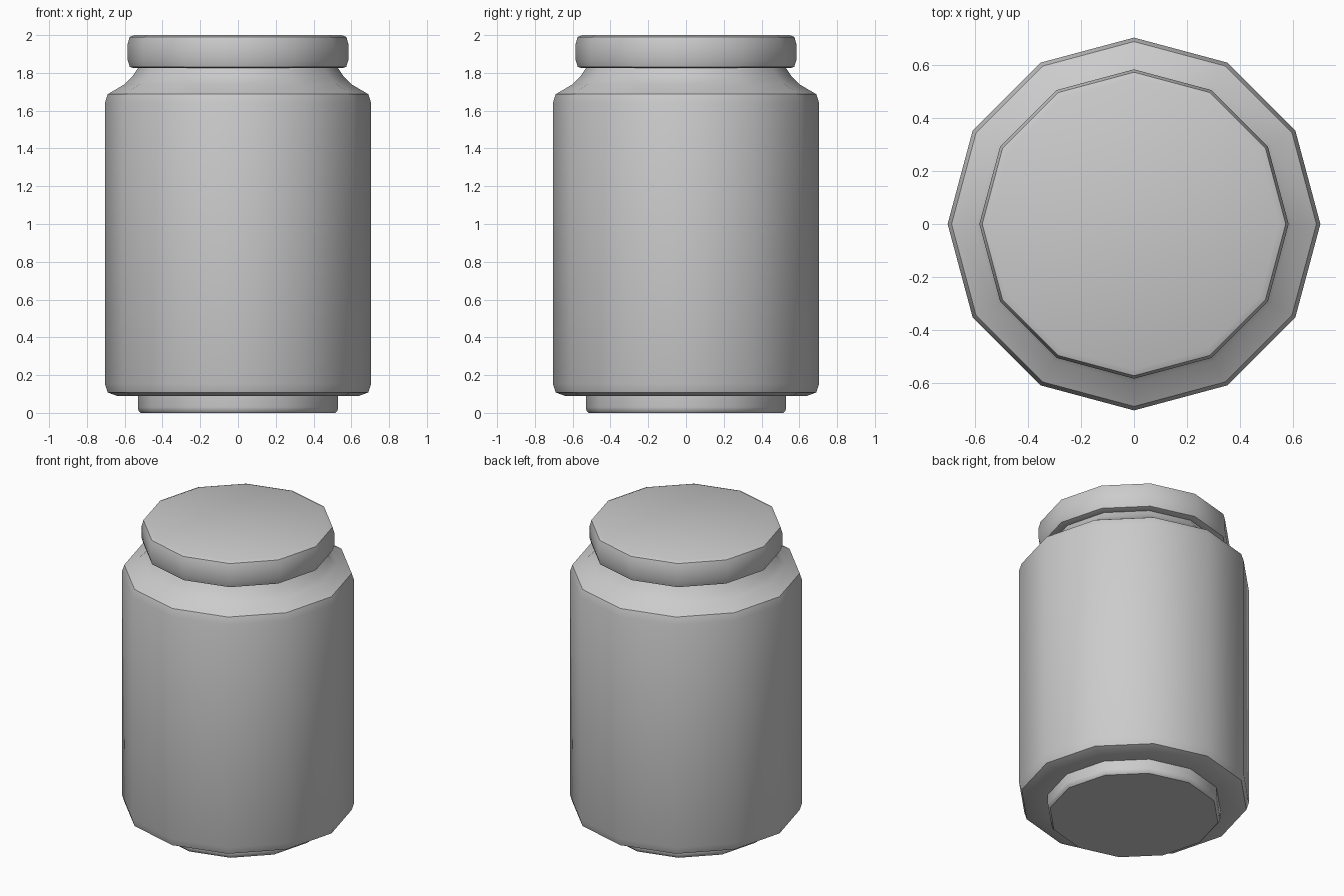
import bpy, bmesh
from math import cos, sin, pi, radians

if "Cube" in bpy.data.objects:
    bpy.data.objects.remove(bpy.data.objects["Cube"])

SIDES = 12


def lathe(name, profile, cap_bottom=False, cap_top=False):
    """Spin (radius, height) points around z into a 12-sided part."""
    bm = bmesh.new()
    rings = [[bm.verts.new((r * cos(2 * pi * i / SIDES), r * sin(2 * pi * i / SIDES), z))
              for i in range(SIDES)] for r, z in profile]
    for low, high in zip(rings, rings[1:]):
        for i in range(SIDES):
            j = (i + 1) % SIDES
            bm.faces.new((low[i], low[j], high[j], high[i]))
    if cap_bottom:
        bm.faces.new(rings[0][::-1])
    if cap_top:
        bm.faces.new(rings[-1])
    mesh = bpy.data.meshes.new(name)
    bm.to_mesh(mesh)
    bm.free()
    obj = bpy.data.objects.new(name, mesh)
    bpy.context.collection.objects.link(obj)
    bpy.ops.object.select_all(action='DESELECT')
    obj.select_set(True)
    bpy.context.view_layer.objects.active = obj
    bpy.ops.object.shade_smooth_by_angle(angle=radians(35))
    return obj


# Recessed foot under the jar
lathe("foot", [(0.515, 0.0), (0.527, 0.012), (0.53, 0.03), (0.53, 0.09)], cap_bottom=True)

# Jar body: underside, chamfered wall, sloping shoulder and neck
lathe("jar_body", [(0.53, 0.09), (0.64, 0.09), (0.69, 0.108), (0.705, 0.155),
                   (0.705, 1.64), (0.69, 1.687), (0.60, 1.74), (0.56, 1.78), (0.53, 1.825)])

# Lid with softened rims
lathe("lid", [(0.53, 1.825), (0.55, 1.825), (0.573, 1.832), (0.585, 1.87),
              (0.585, 1.95), (0.574, 1.99), (0.55, 2.0)], cap_top=True)
